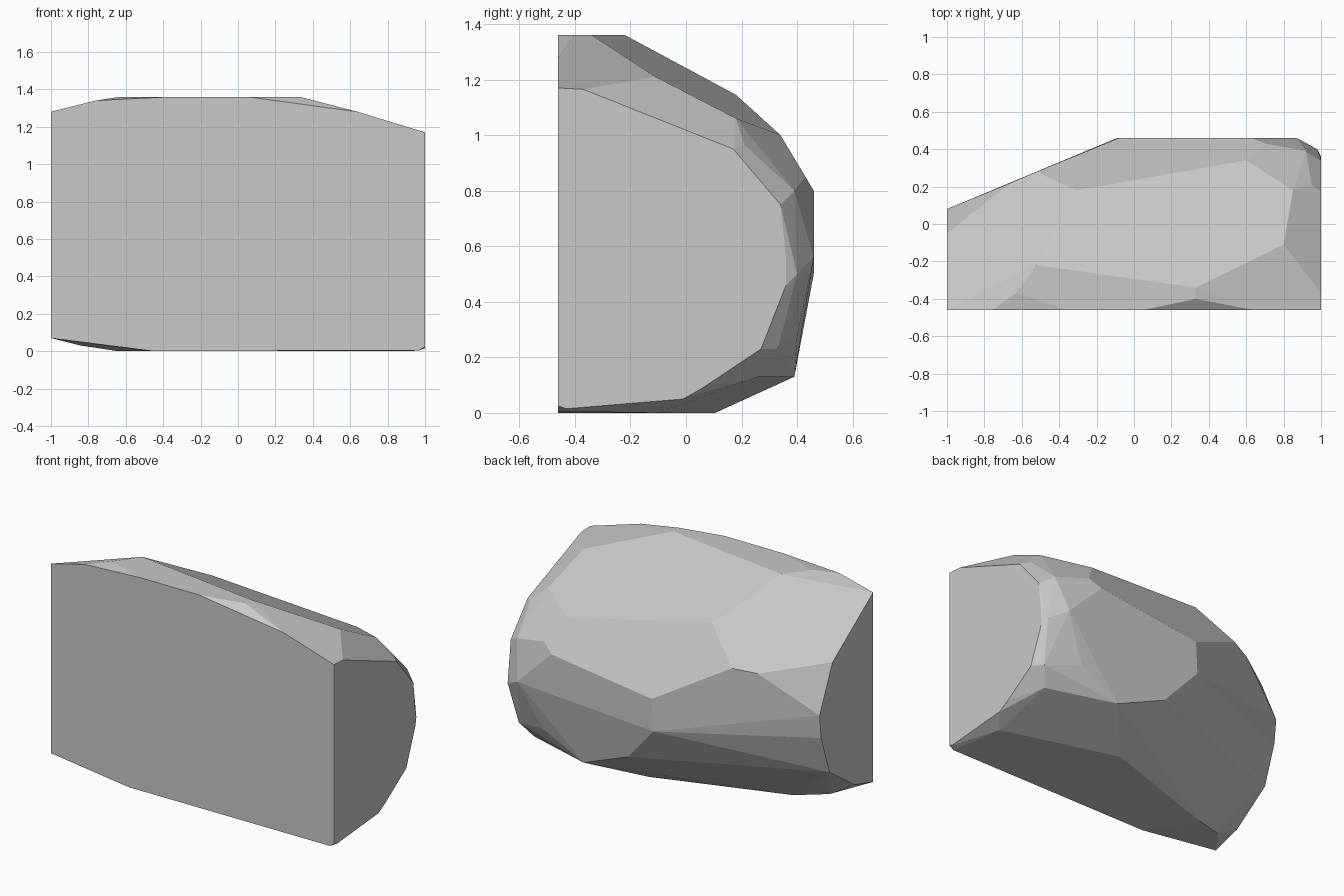
import bpy
import bmesh
import math

# Remove the default object only
default_object = bpy.data.objects.get("Cube")
if default_object:
    bpy.data.objects.remove(default_object, do_unlink=True)


def make_material(name, colour):
    material = bpy.data.materials.new(name)
    material.use_nodes = True
    material.diffuse_color = colour
    shader = next(node for node in material.node_tree.nodes
                  if node.type == "BSDF_PRINCIPLED")
    shader.inputs["Base Color"].default_value = colour
    shader.inputs["Roughness"].default_value = 0.9
    return material


def build_chiselled_solid(name, corners, material, merge_angle):
    """Wrap the corners in a convex skin and merge nearly flat facets."""
    shape = bmesh.new()
    for corner in corners:
        shape.verts.new(corner)
    hull = bmesh.ops.convex_hull(shape, input=shape.verts[:])
    unused = {item for item in hull["geom_interior"] + hull["geom_unused"]
              if isinstance(item, bmesh.types.BMVert) and item.is_valid}
    bmesh.ops.delete(shape, geom=list(unused), context="VERTS")
    bmesh.ops.dissolve_limit(shape, angle_limit=math.radians(merge_angle),
                             verts=shape.verts[:], edges=shape.edges[:])
    bmesh.ops.recalc_face_normals(shape, faces=shape.faces[:])
    mesh = bpy.data.meshes.new(name)
    shape.to_mesh(mesh)
    shape.free()
    mesh.materials.append(material)
    result = bpy.data.objects.new(name, mesh)
    bpy.context.collection.objects.link(result)
    return result


FRONT, BACK, LEFT_END, RIGHT_END, TOP = -0.46, 0.46, 1, -1, 1.36

# Flat front cut, outlined in x and z
front_profile = [(-1, .07), (-1, 1.28), (-.76, 1.34), (-.36, TOP), (.05, TOP),
                 (.64, 1.28), (1, 1.17), (1, .025), (.97, .005), (-.45, 0)]

# Flat end cuts, outlined in y and z
left_profile = [(-.37, 1.165), (.17, .95), (.34, .75), (.36, .56), (.36, .46),
                (.27, .23), (.06, .09), (-.01, .05), (-.43, .015)]
right_profile = [(-.05, .99), (.08, .7), (.065, .55), (-.02, .3), (-.27, .125)]

# Flat back facet, outlined in x and z
back_profile = [(-.08, .705), (.63, .8), (.87, .56), (-.09, .5)]

# Flat crown and base, outlined in x and y
crown_profile = [(.33, -.4), (.33, -.34), (-.52, -.22), (-.63, -.37)]
base_profile = [(.19, .105), (.92, -.105), (-.64, -.17)]

# Corners of the sloping facets between the flats
slope_corners = [(.8, -.11, 1.21), (.85, .18, 1.06), (.6, .34, 1),
                 (-.31, .18, 1.145), (-.52, .28, .95), (-.66, .22, .93),
                 (.95, .21, .965), (.7, .43, .85), (.92, .39, .8),
                 (.98, .4, .5)]
lower_corners = [(.12, .415, .265), (.45, .39, .13), (.73, .4, .275),
                 (.95, .33, .23), (.89, .26, .13), (-.9, .06, .42),
                 (-.84, -.25, .03)]

corners = slope_corners + lower_corners
corners += [(x, FRONT, z) for x, z in front_profile]
corners += [(x, BACK, z) for x, z in back_profile]
corners += [(LEFT_END, y, z) for y, z in left_profile]
corners += [(RIGHT_END, y, z) for y, z in right_profile]
corners += [(x, y, TOP) for x, y in crown_profile]
corners += [(x, y, 0) for x, y in base_profile]

# Faceted stone
stone_grey = make_material("stone grey", (.58, .58, .58, 1))
build_chiselled_solid("faceted_rock", corners, stone_grey, merge_angle=4)
